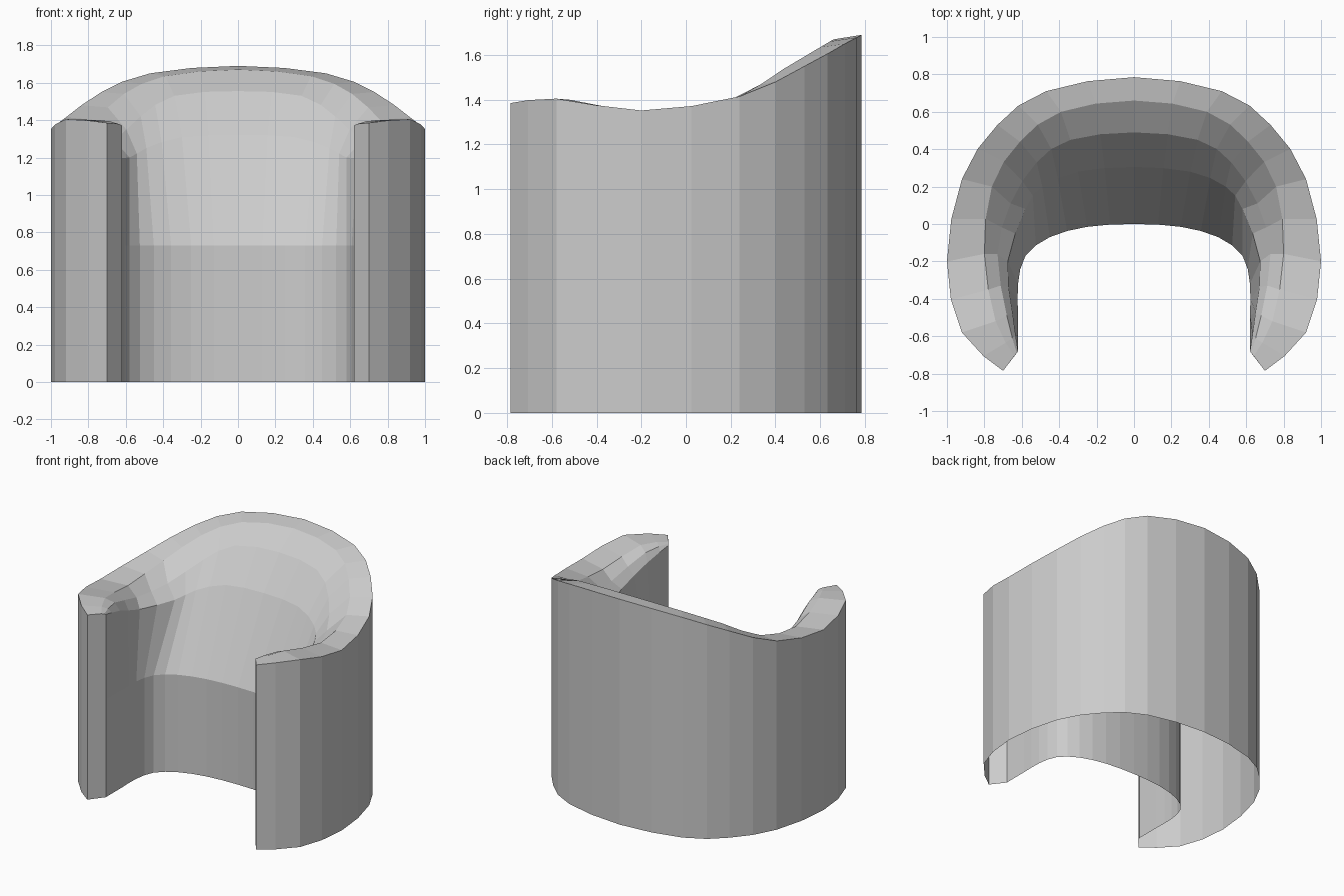
import bpy, bmesh

if "Cube" in bpy.data.objects:
    bpy.data.objects.remove(bpy.data.objects["Cube"])

STEPS = 2  # facets between key points


def smooth(keys):
    """Half ring, arm tip to back centre, as a Catmull-Rom curve, then mirrored."""
    last = keys[-2]
    pts = [keys[0]] + keys + [(-last[0],) + last[1:]]
    half = []
    for i in range(1, len(pts) - 2):
        p0, p1, p2, p3 = pts[i - 1:i + 3]
        for s in range(STEPS):
            t = s / STEPS
            half.append(tuple(
                0.5 * (2 * b + (c - a) * t + (2 * a - 5 * b + 4 * c - d) * t * t
                       + (3 * b - a - 3 * c + d) * t ** 3)
                for a, b, c, d in zip(p0, p1, p2, p3)))
    return half + [keys[-1]] + [(-x, y, z) for x, y, z in reversed(half)]


def flat(ring, z):
    return [(x, y, z) for x, y, _ in ring]


# Rings from the outside of the shell, over the rim, down the inside
outer_top = smooth([(.70, -.785, 1.385), (.92, -.58, 1.405), (1, -.2, 1.352), (.92, .24, 1.415),
                    (.73, .53, 1.55), (.47, .71, 1.65), (0, .785, 1.69)])
rim_inner = smooth([(.64, -.705, 1.38), (.74, -.52, 1.40), (.80, -.16, 1.34), (.76, .20, 1.40),
                    (.61, .44, 1.54), (.39, .60, 1.635), (0, .66, 1.67)])
bowl = smooth([(.627, -.69, 1.375), (.68, -.49, 1.37), (.73, -.16, 1.27), (.66, .11, 1.29),
               (.52, .33, 1.42), (.34, .45, 1.53), (0, .49, 1.555)])
crease = smooth([(.62, -.68, 1.37), (.65, -.47, 1.31), (.675, -.2, 1.21), (.58, .08, 1.2),
                 (.49, .20, 1.25), (.30, .28, 1.31), (0, .305, 1.32)])
seat_line = smooth([(.62, -.68, .73), (.62, -.49, .73), (.62, -.32, .73), (.58, -.17, .73),
                    (.45, -.07, .73), (.25, -.015, .73), (0, 0, .73)])
rings = [flat(outer_top, 0), outer_top, rim_inner, bowl, crease, seat_line, flat(seat_line, 0)]

# Loft the shell
bm = bmesh.new()
rows = [[bm.verts.new(p) for p in ring] for ring in rings]
for a, b in zip(rows, rows[1:]):
    for i in range(len(a) - 1):
        bm.faces.new((a[i], a[i + 1], b[i + 1], b[i]))
# Close the two arm fronts
for i in (0, -1):
    bm.faces.new([r[i] for r in rows])
bmesh.ops.recalc_face_normals(bm, faces=bm.faces)
back = min(bm.faces, key=lambda f: -f.calc_center_median().y)
if back.normal.y < 0:
    bmesh.ops.reverse_faces(bm, faces=bm.faces)

mesh = bpy.data.meshes.new("chair_shell")
bm.to_mesh(mesh)
bm.free()
shell = bpy.data.objects.new("chair_shell", mesh)
bpy.context.collection.objects.link(shell)

# Plain grey
grey = bpy.data.materials.new("light_grey")
grey.diffuse_color = (.6, .6, .6, 1)
grey.use_nodes = True
grey.node_tree.nodes["Principled BSDF"].inputs["Base Color"].default_value = grey.diffuse_color
mesh.materials.append(grey)
